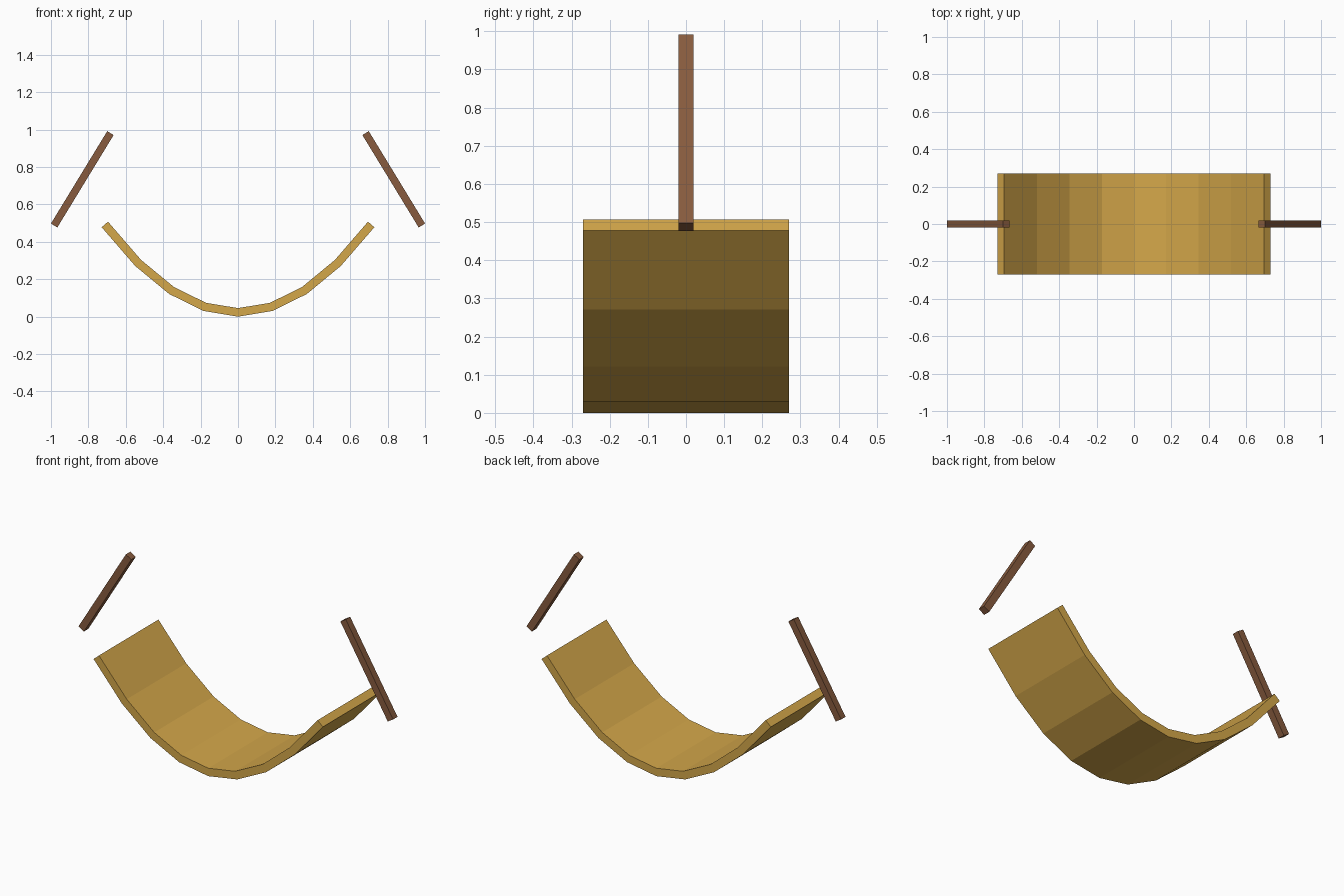
import bpy
import bmesh
from mathutils import Vector

cube = bpy.data.objects.get("Cube")
if cube:
    bpy.data.objects.remove(cube, do_unlink=True)


def srgb(r, g, b):
    return [((c / 255 + 0.055) / 1.055) ** 2.4 for c in (r, g, b)] + [1.0]


def make_material(name, colour):
    mat = bpy.data.materials.new(name)
    mat.use_nodes = True
    mat.diffuse_color = colour
    mat.node_tree.nodes["Principled BSDF"].inputs["Base Color"].default_value = colour
    return mat


canvas = make_material("golden canvas", srgb(212, 167, 74))
wood = make_material("brown wood", srgb(135, 91, 62))


def ribbon(name, path, thickness, width, mat):
    """Sweep a rectangular section along a path in the xz plane, mitred at bends."""
    bm = bmesh.new()
    rings = []
    for i, p in enumerate(path):
        before = (p - path[i - 1]).normalized() if i > 0 else None
        after = (path[i + 1] - p).normalized() if i < len(path) - 1 else None
        before, after = before or after, after or before
        along = (before + after).normalized()
        normal = Vector((-along.z, 0, along.x))
        offset = normal * (thickness / 2 / along.dot(after))
        side = Vector((0, width / 2, 0))
        corners = (p - offset - side, p + offset - side, p + offset + side, p - offset + side)
        rings.append([bm.verts.new(c) for c in corners])
    for a, b in zip(rings, rings[1:]):
        for k in range(4):
            n = (k + 1) % 4
            bm.faces.new((a[k], a[n], b[n], b[k]))
    bm.faces.new(rings[0])
    bm.faces.new(rings[-1])
    bmesh.ops.recalc_face_normals(bm, faces=bm.faces)
    mesh = bpy.data.meshes.new(name)
    bm.to_mesh(mesh)
    bm.free()
    mesh.materials.append(mat)
    obj = bpy.data.objects.new(name, mesh)
    bpy.context.collection.objects.link(obj)
    return obj


# Sagging hammock bed: eight straight panels along a parabola
segments = 8
half_span, sag, cloth = 0.712, 0.47, 0.045
steps = [2 * i / segments - 1 for i in range(segments + 1)]
bed_path = [Vector((half_span * t, 0, cloth / 2 + sag * t * t)) for t in steps]
ribbon("hammock_bed", bed_path, cloth, 0.54, canvas)

# Leaning square posts beyond each end
for name, s in (("left_post", 1), ("right_post", -1)):
    post_path = [Vector((s * 0.983, 0, 0.487)), Vector((s * 0.682, 0, 0.981))]
    ribbon(name, post_path, 0.04, 0.04, wood)
